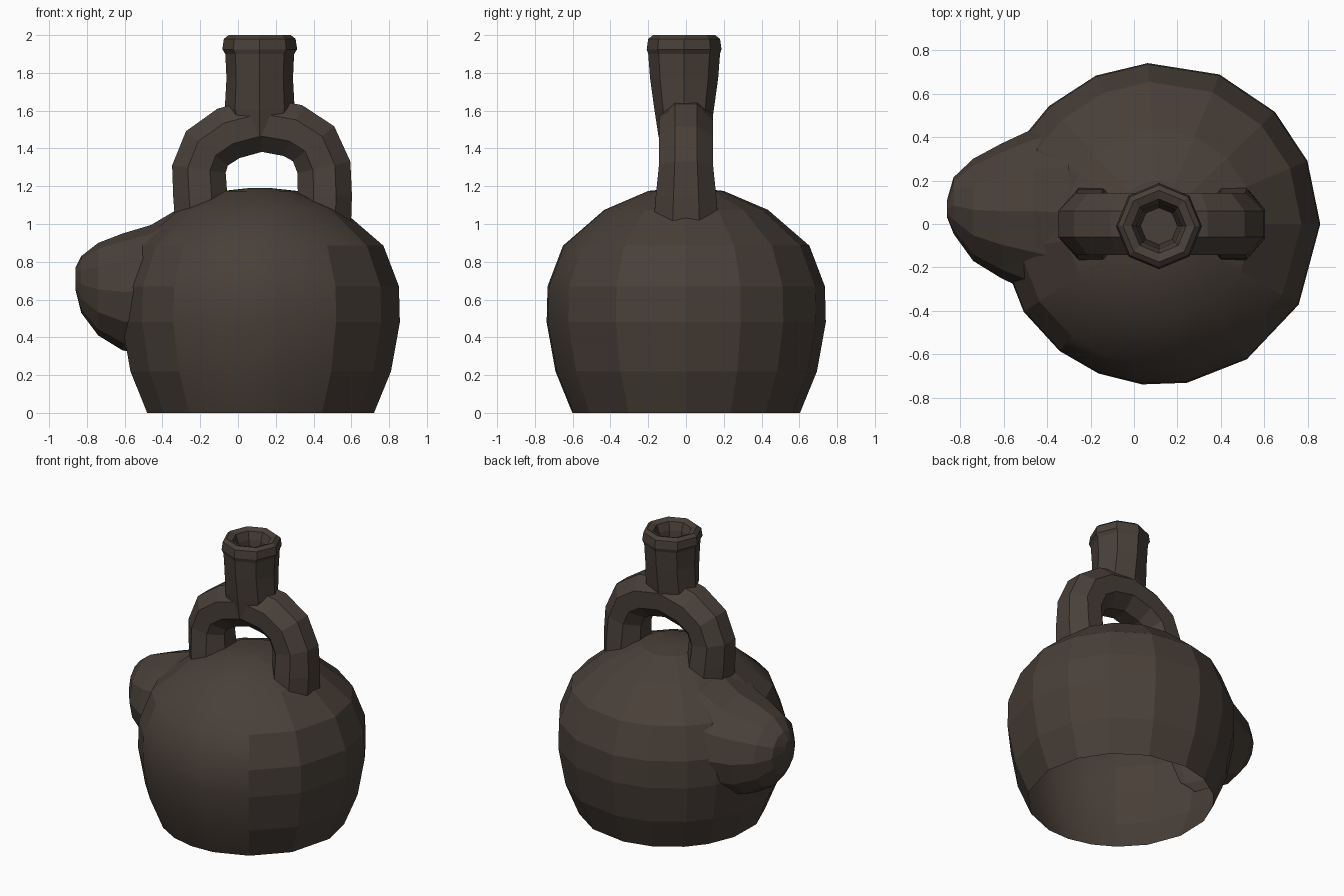
import bpy, bmesh
from math import cos, sin, pi, radians
from mathutils import Vector

if "Cube" in bpy.data.objects:
    bpy.data.objects.remove(bpy.data.objects["Cube"])

clay = bpy.data.materials.new("dark brown clay")
clay.diffuse_color = (0.066, 0.050, 0.040, 1)
clay.use_nodes = True
clay.node_tree.nodes["Principled BSDF"].inputs["Base Color"].default_value = clay.diffuse_color
CX = 0.115  # axis of the pot


def loft(name, rings, smooth_rule=None):
    """Skin a list of equal-length point rings and cap both ends."""
    bm = bmesh.new()
    loops = [[bm.verts.new(p) for p in ring] for ring in rings]
    n = len(loops[0])
    for a, b in zip(loops, loops[1:]):
        for i in range(n):
            j = (i + 1) % n
            bm.faces.new((a[i], a[j], b[j], b[i]))
    bm.faces.new(loops[0][::-1])
    bm.faces.new(loops[-1])
    bmesh.ops.recalc_face_normals(bm, faces=bm.faces)
    if smooth_rule:
        for f in bm.faces:
            f.smooth = smooth_rule(f)
    me = bpy.data.meshes.new(name)
    bm.to_mesh(me)
    bm.free()
    me.materials.append(clay)
    ob = bpy.data.objects.new(name, me)
    bpy.context.collection.objects.link(ob)
    return ob


def turned(profile, angles, cy=0):
    """Rings around the pot axis: x radius, y radius, height."""
    return [[(CX + rx * cos(a), cy + ry * sin(a), z) for a in angles] for rx, ry, z in profile]


# Round body, with finer sides at the front that shade smooth
angles = [radians(a) for a in (-170, -147, -128, -112, -96, -80, -57, -30, 0,
                               23, 44, 68, 94, 113, 133, 148, 167)]
profile = [(0.605, 0), (0.695, 0.22), (0.742, 0.48), (0.737, 0.67),
           (0.655, 0.885), (0.435, 1.075), (0.20, 1.175), (0.06, 1.19)]


def front_patch(f):
    c = f.calc_center_median()
    return -0.34 < c.x < 0.5 and c.y < -0.05 and f.normal.z > -0.5


body = loft("vessel", turned([(r, r, z) for r, z in profile], angles), front_patch)

# Rounded lump on the left side: x, centre y, centre z, half width, half height
lump = [(-0.30, 0.05, 0.69, 0.43, 0.40), (-0.46, 0.06, 0.655, 0.38, 0.34),
        (-0.61, 0.06, 0.64, 0.31, 0.31), (-0.74, 0.065, 0.655, 0.235, 0.245),
        (-0.83, 0.085, 0.68, 0.13, 0.15), (-0.86, 0.07, 0.71, 0.04, 0.06)]
side_lump = loft("side_lump", [[(x, cy + ry * cos(2 * pi * i / 12), cz + rz * sin(2 * pi * i / 12))
                                for i in range(12)] for x, cy, cz, ry, rz in lump])

# Stirrup handle: octagonal tube along an arch, flared at its feet
path = [(-0.19, 1.02), (-0.20, 1.15), (-0.207, 1.29), (-0.165, 1.40), (-0.05, 1.48),
        (0.12, 1.525), (0.29, 1.495), (0.40, 1.425), (0.455, 1.30), (0.46, 1.15), (0.455, 1.0)]
rings = []
for k, (x, z) in enumerate(path):
    x0, z0 = path[max(k - 1, 0)]
    x1, z1 = path[min(k + 1, len(path) - 1)]
    t = Vector((x1 - x0, z1 - z0)).normalized()
    half = 0.172 if k in (0, len(path) - 1) else 0.16 if k in (1, len(path) - 2) else 0.143
    ring = []
    for i in range(8):
        a = 2 * pi * (i + 0.5) / 8
        u, v = 0.155 * cos(a), half * sin(a) / cos(pi / 8)
        ring.append((x - t.y * u, v, z + t.x * u))
    rings.append(ring)
handle = loft("stirrup_handle", rings)

# Octagonal spout with a rolled lip and a hollow mouth
spout_profile = [(0.14, 0.135, 1.46), (0.185, 0.158, 1.61), (0.176, 0.18, 1.77),
                 (0.182, 0.19, 1.90), (0.198, 0.198, 1.925), (0.19, 0.19, 1.98),
                 (0.165, 0.165, 2.0), (0.125, 0.125, 1.985), (0.105, 0.105, 1.93),
                 (0.085, 0.085, 1.72)]
spout = loft("spout", turned(spout_profile, [2 * pi * i / 8 for i in range(8)], -0.01))

# Merge the parts into one hollow skin, then open the underside
bpy.context.view_layer.objects.active = body
for part in (side_lump, handle, spout):
    mod = body.modifiers.new(part.name, 'BOOLEAN')
    mod.operation, mod.solver, mod.object = 'UNION', 'EXACT', part
    bpy.ops.object.modifier_apply(modifier=mod.name)
    bpy.data.objects.remove(part)
bm = bmesh.new()
bm.from_mesh(body.data)
floor = [f for f in bm.faces if f.normal.z < -0.9 and f.calc_center_median().z < 0.01]
bmesh.ops.delete(bm, geom=floor, context='FACES')
bm.to_mesh(body.data)
bm.free()
